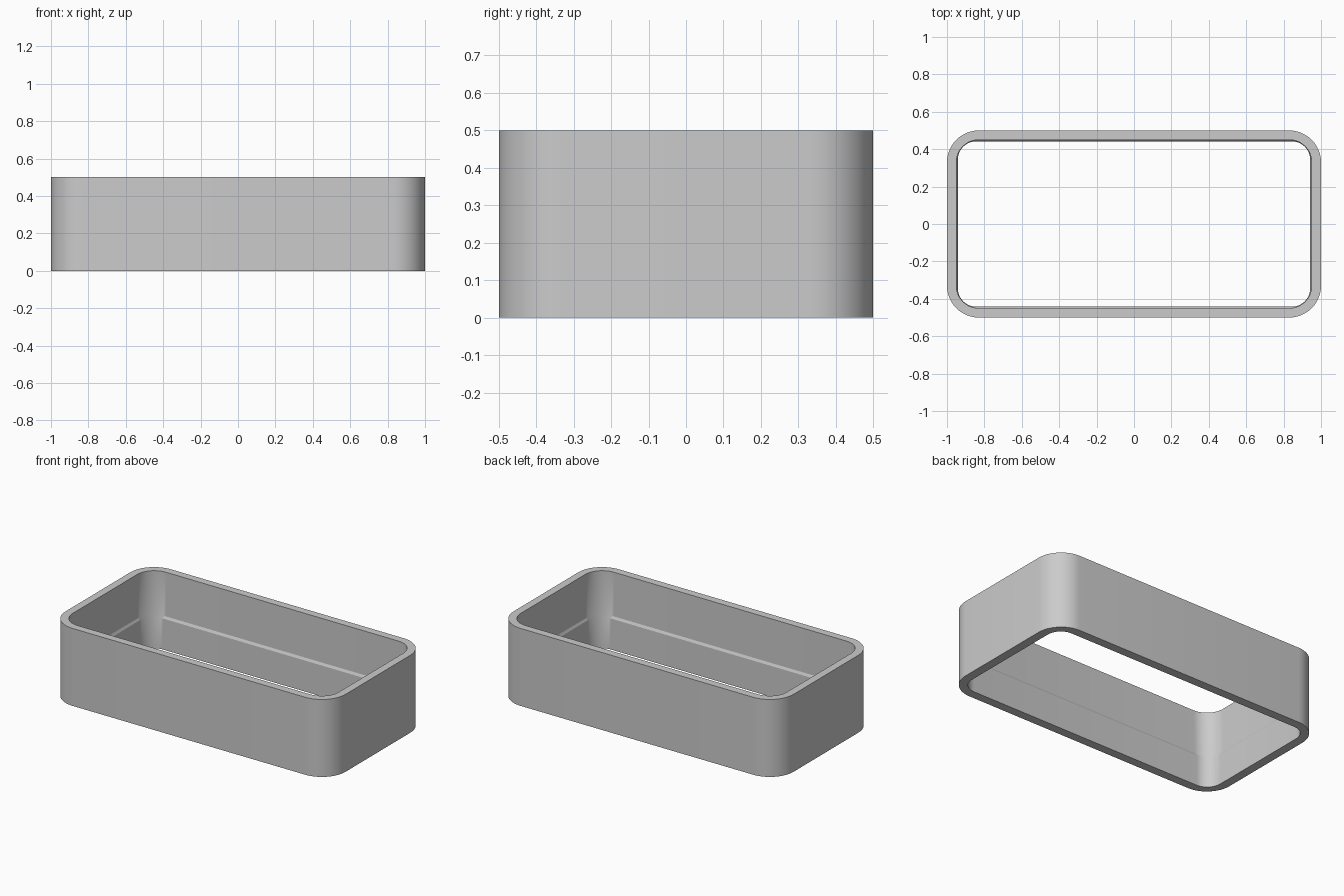
import bpy, bmesh, math
from math import pi, cos, sin

cube = bpy.data.objects.get("Cube")
if cube:
    bpy.data.objects.remove(cube, do_unlink=True)

STEPS = 12  # segments per rounded corner

grey = bpy.data.materials.new("plain grey")
grey.use_nodes = True
colour = (0.6, 0.6, 0.6, 1)
grey.diffuse_color = colour
grey.node_tree.nodes["Principled BSDF"].inputs["Base Color"].default_value = colour


def rounded_loop(bm, half_x, half_y, radius, z):
    """Ring of vertices around a rounded rectangle."""
    verts = []
    for q, (sx, sy) in enumerate([(1, 1), (-1, 1), (-1, -1), (1, -1)]):
        for i in range(STEPS + 1):
            a = (q + i / STEPS) * pi / 2
            verts.append(bm.verts.new((sx * (half_x - radius) + radius * cos(a),
                                       sy * (half_y - radius) + radius * sin(a), z)))
    return verts


# Wall section: outside, top rim, upper inside, sloped ledge, lower inside
section = [
    (1.0, 0.5, 0.17, 0.0),
    (1.0, 0.5, 0.17, 0.5),
    (0.95, 0.45, 0.12, 0.5),
    (0.95, 0.45, 0.12, 0.215),
    (0.942, 0.442, 0.098, 0.2),
    (0.942, 0.442, 0.098, 0.0),
]

bm = bmesh.new()
loops = [rounded_loop(bm, *s) for s in section]
for a, b in zip(loops, loops[1:] + loops[:1]):
    n = len(a)
    for i in range(n):
        j = (i + 1) % n
        bm.faces.new((a[i], a[j], b[j], b[i]))
bmesh.ops.recalc_face_normals(bm, faces=bm.faces)

mesh = bpy.data.meshes.new("open_frame")
bm.to_mesh(mesh)
bm.free()
mesh.materials.append(grey)
frame = bpy.data.objects.new("open_frame", mesh)
bpy.context.collection.objects.link(frame)

# Smooth corners with crisp rims
bpy.context.view_layer.objects.active = frame
frame.select_set(True)
bpy.ops.object.shade_smooth_by_angle(angle=math.radians(25))
